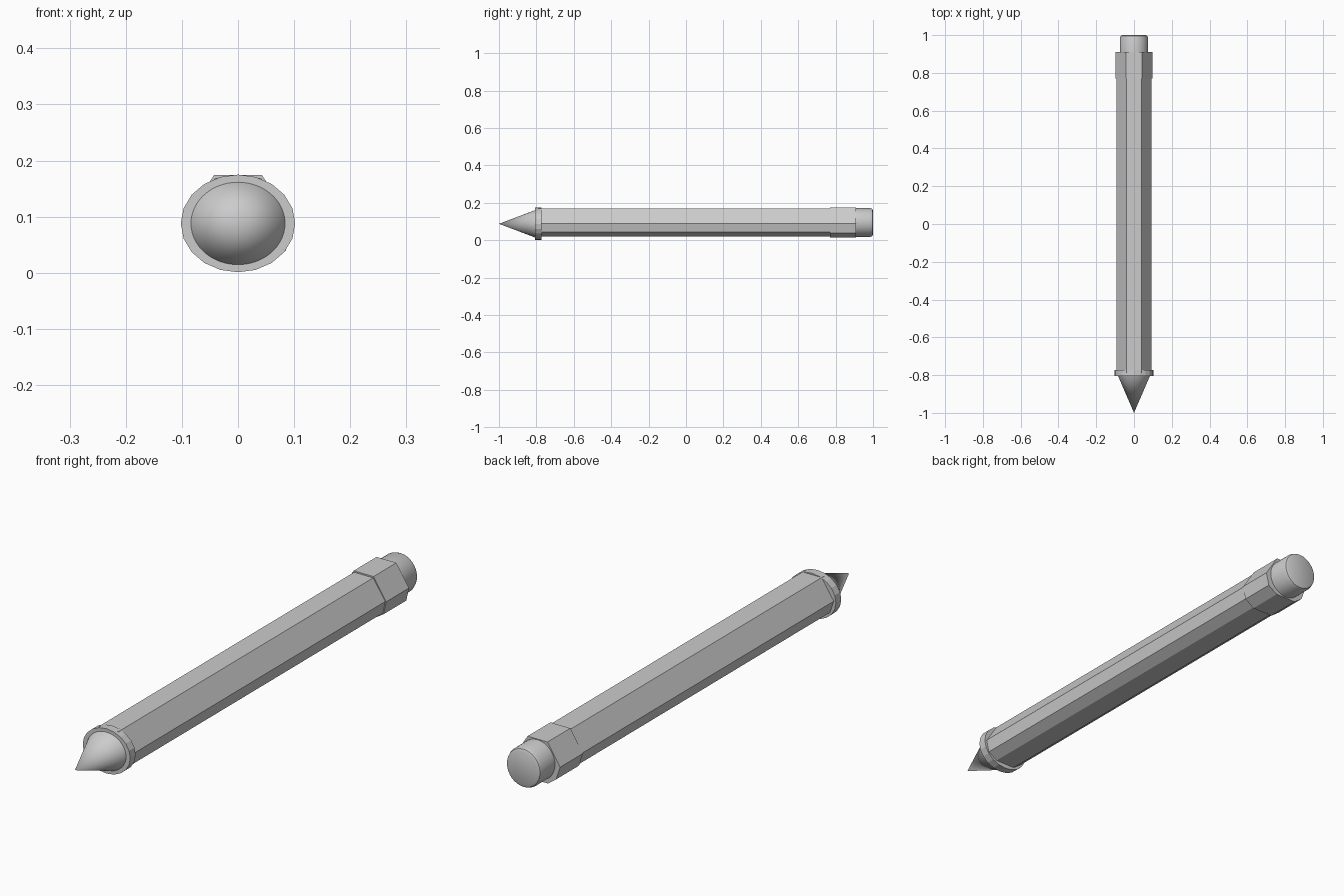
import bpy, bmesh
from math import cos, sin, tau

if "Cube" in bpy.data.objects:
    bpy.data.objects.remove(bpy.data.objects["Cube"])

CZ = 0.088  # height of the long axis


def loft(name, rings, smooth=False):
    """Skin a list of (y, outline) rings and cap both ends."""
    bm = bmesh.new()
    loops = [[bm.verts.new((x, y, z)) for x, z in pts] for y, pts in rings]
    n = len(loops[0])
    for a, b in zip(loops, loops[1:]):
        for i in range(n):
            j = (i + 1) % n
            bm.faces.new((a[i], a[j], b[j], b[i]))
    bm.faces.new(loops[0])
    bm.faces.new(loops[-1][::-1])
    bmesh.ops.remove_doubles(bm, verts=bm.verts, dist=0.00001)
    bmesh.ops.recalc_face_normals(bm, faces=bm.faces)
    me = bpy.data.meshes.new(name)
    bm.to_mesh(me)
    bm.free()
    ob = bpy.data.objects.new(name, me)
    bpy.context.collection.objects.link(ob)
    if smooth:
        bpy.ops.object.select_all(action='DESELECT')
        ob.select_set(True)
        bpy.context.view_layer.objects.active = ob
        bpy.ops.object.shade_smooth_by_angle(angle=0.6)
    return ob


def oval(rx, rz, n, cz=CZ):
    return [(rx * cos(tau * i / n), cz + rz * sin(tau * i / n)) for i in range(n)]


def scaled(pts, sx, sz):
    return [(x * sx, 0.092 + (z - 0.092) * sz) for x, z in pts]


# faceted cross-section of the barrel
section = [(0.041, 0.169), (0.093, 0.091), (0.082, 0.043), (0.043, 0.019),
           (-0.043, 0.019), (-0.077, 0.043), (-0.093, 0.091), (-0.041, 0.169)]

# barrel
loft("barrel", [(-0.79, section), (0.80, section)])

# wider faceted sleeve at the back
sleeve = scaled(section, 1.04, 1.07)
loft("sleeve", [(0.77, sleeve), (0.91, sleeve)])

# collar between barrel and tip
ring = oval(0.102, 0.087, 20)
loft("collar", [(-0.806, ring), (-0.773, ring)])

# pointed tip
cone = oval(0.089, 0.078, 64)
bpy.ops.mesh.primitive_cone_add(vertices=64, radius1=1, radius2=0, depth=0.206,
                                location=(0, -0.897, CZ), rotation=(tau / 4, 0, 0))
tip = bpy.context.object
tip.name = "tip"
tip.scale = (0.089, 0.078, 1)
bpy.ops.object.transform_apply(location=False, rotation=False, scale=True)
bpy.ops.object.shade_smooth_by_angle(angle=0.6)

# rounded eraser
loft("eraser", [(0.88, oval(0.075, 0.077, 32, 0.095)),
                (0.985, oval(0.075, 0.077, 32, 0.095)),
                (0.996, oval(0.071, 0.073, 32, 0.095)),
                (1.0, oval(0.063, 0.065, 32, 0.095))], smooth=True)
